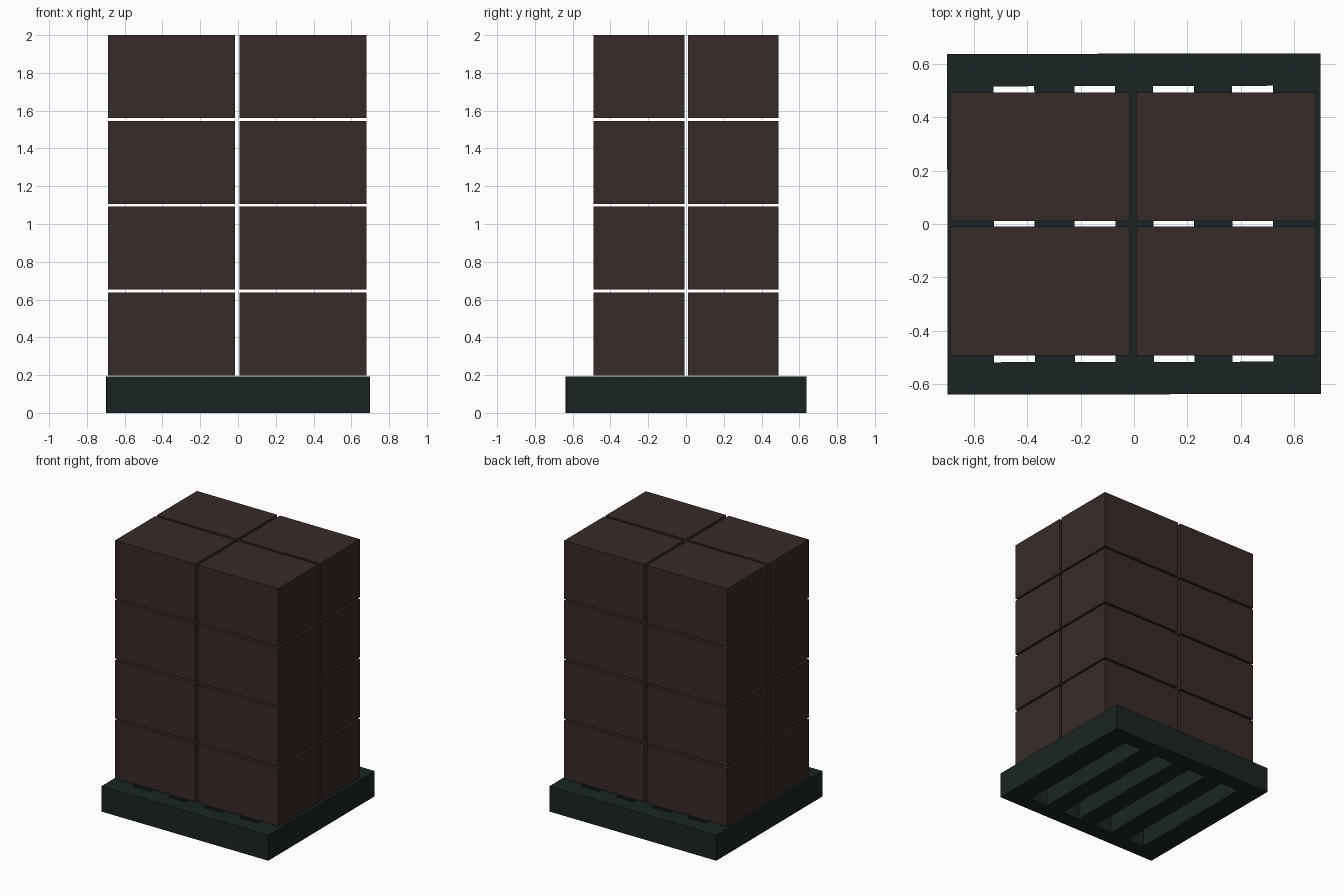
import bpy, bmesh, math

if "Cube" in bpy.data.objects:
    bpy.data.objects.remove(bpy.data.objects["Cube"])


def material(name, color):
    m = bpy.data.materials.new(name)
    m.diffuse_color = (*color, 1)
    m.use_nodes = True
    m.node_tree.nodes["Principled BSDF"].inputs["Base Color"].default_value = m.diffuse_color
    return m


def make_object(name, bm, mat):
    bmesh.ops.recalc_face_normals(bm, faces=bm.faces)
    me = bpy.data.meshes.new(name)
    bm.to_mesh(me)
    bm.free()
    me.materials.append(mat)
    ob = bpy.data.objects.new(name, me)
    bpy.context.collection.objects.link(ob)
    return ob


def box(name, xr, yr, zr, mat):
    bm = bmesh.new()
    bmesh.ops.create_cube(bm, size=1)
    for v in bm.verts:
        v.co = [r[0] if c < 0 else r[1] for c, r in zip(v.co, (xr, yr, zr))]
    return make_object(name, bm, mat)


cardboard = material("dark_cardboard", (0.036, 0.024, 0.020))
paint = material("dark_teal", (0.0103, 0.0176, 0.0176))

# Pallet: slab with four slots cut right through, as an extruded cell grid
PALLET_H = 0.193
xs = [-0.698]
for c in (-0.448, -0.146, 0.149, 0.444):
    xs += [c - 0.076, c + 0.076]
xs.append(0.698)
ys = [-0.637, -0.516, 0.516, 0.637]
bm = bmesh.new()
grid = [[bm.verts.new((x, y, 0)) for y in ys] for x in xs]
for i in range(len(xs) - 1):
    for j in range(len(ys) - 1):
        if i % 2 == 1 and j == 1:
            continue
        bm.faces.new((grid[i][j], grid[i + 1][j],
                      grid[i + 1][j + 1], grid[i][j + 1]))
ext = bmesh.ops.extrude_face_region(bm, geom=bm.faces[:], use_keep_orig=True)
for g in ext["geom"]:
    if isinstance(g, bmesh.types.BMVert):
        g.co.z = PALLET_H
pallet = make_object("pallet", bm, paint)
pallet.rotation_euler.z = math.radians(0.12)

# Cartons: four layers of two by two with narrow gaps
BOX_H, PITCH, BASE = 0.439, 0.454, 0.199
for k in range(4):
    z = BASE + PITCH * k
    for i, xr in enumerate(((-0.688, -0.015), (0.008, 0.680))):
        for j, yr in enumerate(((-0.491, -0.009), (0.011, 0.491))):
            box(f"carton_layer{k + 1}_{i * 2 + j + 1}", xr, yr,
                (z, z + BOX_H), cardboard)
